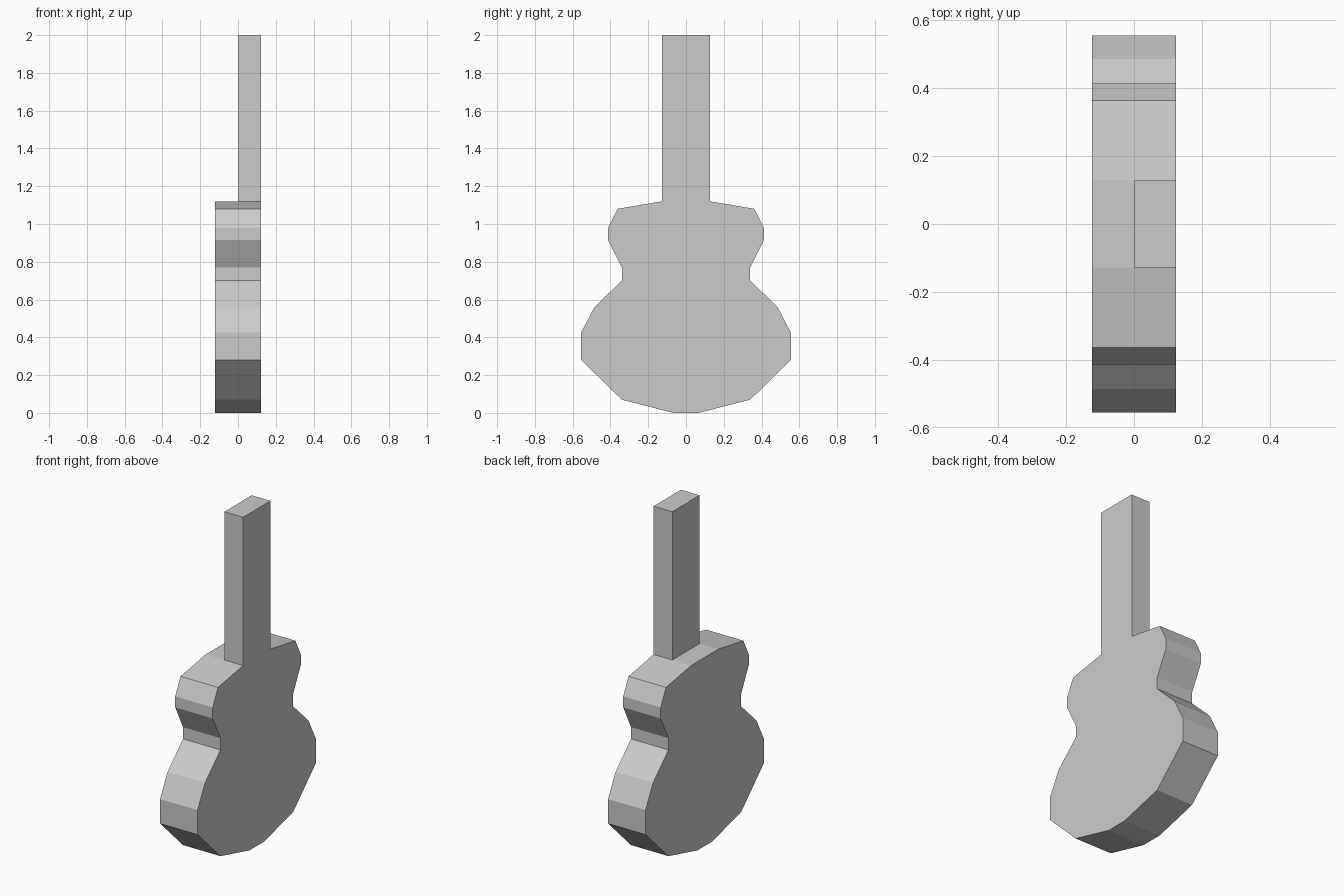
import bpy
import bmesh
from mathutils import Vector

if "Cube" in bpy.data.objects:
    bpy.data.objects.remove(bpy.data.objects["Cube"])

HALF_DEPTH = 0.123
NECK_BASE, NECK_TOP = 1.12, 2.0

# Right half of the body outline (y, z), bottom to top, mirrored for the left
half = [(0.067, 0.0), (0.34, 0.07), (0.555, 0.28), (0.555, 0.425),
        (0.485, 0.56), (0.34, 0.70), (0.34, 0.77), (0.413, 0.915),
        (0.413, 0.98), (0.363, 1.08), (0.128, NECK_BASE)]
outline = half + [(-y, z) for y, z in reversed(half)]

# Body: outline extruded through its depth
bm = bmesh.new()
back = bm.faces.new([bm.verts.new((-HALF_DEPTH, y, z)) for y, z in outline])
ext = bmesh.ops.extrude_face_region(bm, geom=[back], use_keep_orig=True)
moved = [g for g in ext["geom"] if isinstance(g, bmesh.types.BMVert)]
bmesh.ops.translate(bm, verts=moved, vec=(2 * HALF_DEPTH, 0, 0))
bmesh.ops.recalc_face_normals(bm, faces=bm.faces[:])

# Neck: front half of the top face pulled straight up
top = max(bm.faces, key=lambda f: min(v.co.z for v in f.verts))
bmesh.ops.bisect_plane(bm, geom=[top] + top.edges[:] + top.verts[:],
                       plane_co=(0, 0, 0), plane_no=(1, 0, 0))
seat = next(f for f in bm.faces
            if min(v.co.z for v in f.verts) > NECK_BASE - 0.001
            and f.calc_center_median().x > 0)
neck = bmesh.ops.extrude_discrete_faces(bm, faces=[seat])["faces"][0]
bmesh.ops.translate(bm, verts=neck.verts[:], vec=Vector((0, 0, NECK_TOP - NECK_BASE)))
bmesh.ops.recalc_face_normals(bm, faces=bm.faces[:])

mesh = bpy.data.meshes.new("guitar")
bm.to_mesh(mesh)
bm.free()
guitar = bpy.data.objects.new("guitar", mesh)
bpy.context.collection.objects.link(guitar)
